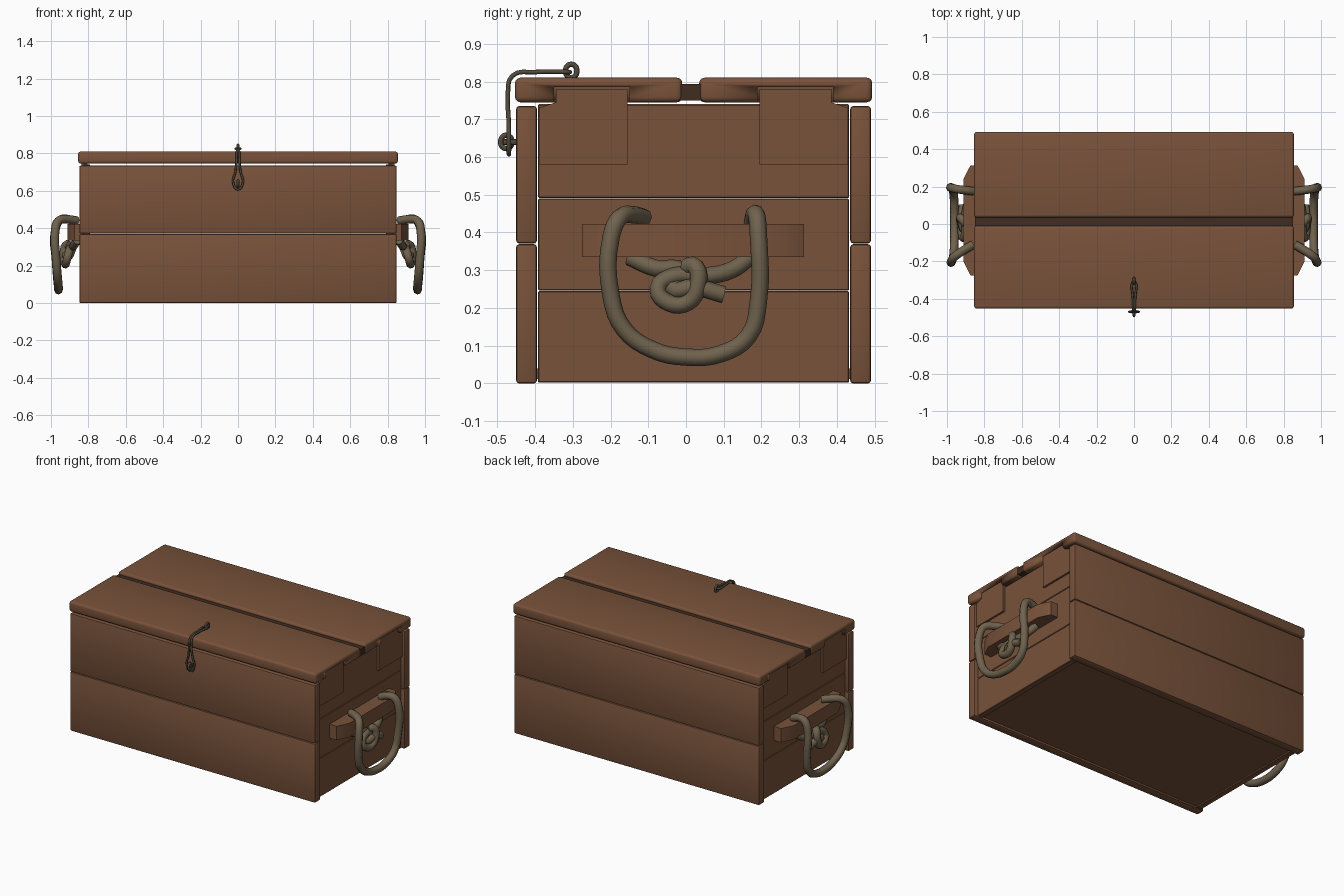
import bpy, bmesh, math
from mathutils import Vector

cube = bpy.data.objects.get("Cube")
if cube:
    bpy.data.objects.remove(cube, do_unlink=True)


def material(name, rgb):
    m = bpy.data.materials.new(name)
    m.use_nodes = True
    m.diffuse_color = (*rgb, 1)
    m.node_tree.nodes["Principled BSDF"].inputs["Base Color"].default_value = (*rgb, 1)
    return m


WOOD = material("brown wood", (0.19, 0.085, 0.043))
SHADE = material("dark groove wood", (0.05, 0.025, 0.014))
ROPE = material("rope", (0.16, 0.122, 0.075))
CORD = material("dark cord", (0.085, 0.068, 0.046))


def select(ob):
    bpy.ops.object.select_all(action='DESELECT')
    ob.select_set(True)
    bpy.context.view_layer.objects.active = ob


def finish(name, bm, mat):
    bmesh.ops.recalc_face_normals(bm, faces=bm.faces)
    me = bpy.data.meshes.new(name)
    bm.to_mesh(me)
    bm.free()
    me.materials.append(mat)
    ob = bpy.data.objects.new(name, me)
    bpy.context.collection.objects.link(ob)
    select(ob)
    bpy.ops.object.shade_smooth_by_angle(angle=math.radians(35))
    return ob


def board(name, x, y, z, bevel=0.005, segments=1, mat=WOOD):
    """Box given by its ranges, with softened edges."""
    bm = bmesh.new()
    bmesh.ops.create_cube(bm, size=1)
    for v in bm.verts:
        v.co = Vector([r[0] if c < 0 else r[1] for c, r in zip(v.co, (x, y, z))])
    if bevel:
        bmesh.ops.bevel(bm, geom=bm.edges[:], offset=bevel, segments=segments,
                        profile=0.5, affect='EDGES')
    return finish(name, bm, mat)


def prism(name, outline, direction, mat=WOOD):
    """Extrude a closed outline of 3D points along a direction."""
    bm = bmesh.new()
    face = bm.faces.new([bm.verts.new(p) for p in outline])
    new = bmesh.ops.extrude_face_region(bm, geom=[face])["geom"]
    bmesh.ops.translate(bm, vec=direction,
                        verts=[g for g in new if isinstance(g, bmesh.types.BMVert)])
    return finish(name, bm, mat)


def rope(name, points, radius, mat, closed=False):
    cu = bpy.data.curves.new(name, 'CURVE')
    cu.dimensions = '3D'
    cu.bevel_depth = radius
    cu.bevel_resolution = 2
    cu.resolution_u = 4
    cu.use_fill_caps = True
    sp = cu.splines.new('BEZIER')
    sp.bezier_points.add(len(points) - 1)
    for bp, p in zip(sp.bezier_points, points):
        bp.co = p
        bp.handle_left_type = bp.handle_right_type = 'AUTO'
    sp.use_cyclic_u = closed
    cu.materials.append(mat)
    ob = bpy.data.objects.new(name, cu)
    bpy.context.collection.objects.link(ob)
    select(ob)
    bpy.ops.object.convert(target='MESH')
    bpy.ops.object.shade_smooth_by_angle(angle=math.radians(50))


# Front and back walls, two planks each
for wall, y in (("front", (-0.45, -0.395)), ("back", (0.435, 0.49))):
    board(wall + "_lower_plank", (-0.848, 0.848), y, (0, 0.369), 0.008, 2)
    board(wall + "_upper_plank", (-0.848, 0.848), y, (0.371, 0.735), 0.008, 2)

# Recessed floor
board("floor", (-0.8, 0.8), (-0.41, 0.45), (0.012, 0.04), 0)

# Lid planks with a V groove between them
lid = [board("lid_front_plank", (-0.855, 0.855), (-0.453, -0.01), (0.745, 0.81), 0.014, 3),
       board("lid_back_plank", (-0.855, 0.855), (0.035, 0.493), (0.745, 0.81), 0.014, 3)]
board("lid_groove", (-0.85, 0.85), (-0.03, 0.055), (0.75, 0.793), 0, mat=SHADE)

# Notches in the lid ends where the side lugs fit
LUGS = ((-0.35, -0.15), (0.19, 0.39))
for plank, (y0, y1) in zip(lid, LUGS):
    for s in (-1, 1):
        cutter = board("notch_cutter", sorted((s * 0.8, s * 0.9)), (y0, y1), (0.7, 0.786), 0)
        cutter.hide_render = True
        select(plank)
        mod = plank.modifiers.new("notch", 'BOOLEAN')
        mod.operation = 'DIFFERENCE'
        mod.object = cutter
        bpy.ops.object.modifier_apply(modifier=mod.name)
        bpy.data.objects.remove(cutter, do_unlink=True)

# Rope paths for the right-hand end, as x, y, z
HANDLE = [(0.86, -0.11, 0.44), (0.91, -0.14, 0.447), (0.96, -0.175, 0.44),
          (0.977, -0.198, 0.39), (0.972, -0.198, 0.23), (0.965, -0.165, 0.145),
          (0.96, -0.09, 0.09), (0.96, 0, 0.07), (0.96, 0.09, 0.078),
          (0.965, 0.165, 0.125), (0.972, 0.192, 0.22), (0.977, 0.192, 0.39),
          (0.95, 0.187, 0.445), (0.9, 0.18, 0.447), (0.86, 0.175, 0.43)]
KNOT = [(0.86, 0.17, 0.335), (0.885, 0.12, 0.3), (0.9, 0.05, 0.285),
        (0.9, -0.03, 0.285), (0.91, -0.075, 0.25), (0.92, -0.045, 0.213),
        (0.925, 0.005, 0.215), (0.93, 0.03, 0.255), (0.92, 0.025, 0.31),
        (0.9, 0, 0.31)]
TAIL = [(0.86, -0.15, 0.335), (0.88, -0.08, 0.305), (0.885, -0.01, 0.295),
        (0.905, -0.035, 0.25), (0.92, 0.02, 0.255), (0.915, 0.1, 0.235)]

# Both ends: planks, lugs, cleat and rope handle
for s, side in ((-1, "right"), (1, "left")):
    x = sorted((s * 0.79, s * 0.826))
    for i, z in enumerate(((0.002, 0.245), (0.246, 0.49), (0.491, 0.74))):
        board(f"{side}_end_plank_{i + 1}", x, (-0.392, 0.432), z, 0.003)
    for c, label in ((-1, "front"), (1, "back")):
        # Lug outline mirrored about the middle of the end wall
        outline = [(0.409, 0.58), (0.409, 0.73), (0.365, 0.745), (0.365, 0.78),
                   (0.175, 0.78), (0.175, 0.58)]
        prism(f"{side}_{label}_lug",
              [(s * 0.805, 0.02 + c * y, z) for y, z in outline], (s * 0.033, 0, 0))
    prism(side + "_cleat",
          [(s * 0.82, -0.275, 0.335), (s * 0.875, -0.275, 0.335), (s * 0.912, -0.2, 0.335),
           (s * 0.912, 0.24, 0.335), (s * 0.875, 0.312, 0.335), (s * 0.82, 0.312, 0.335)],
          (0, 0, 0.087))
    for part, path in (("handle", HANDLE), ("knot", KNOT), ("knot_tail", TAIL)):
        rope(f"{side}_rope_{part}", [(s * a, b, c) for a, b, c in path], 0.023, ROPE)

# Cord latch looped from the lid over a peg on the front
half = [(0.006, -0.31, 0.825), (0.006, -0.4, 0.825), (0.006, -0.46, 0.815),
        (0.008, -0.472, 0.76), (0.014, -0.47, 0.7), (0.026, -0.469, 0.645)]
loop = half + [(0, -0.469, 0.607)] + [(-a, b, c) for a, b, c in reversed(half)]
rope("latch_cord", loop, 0.006, CORD, closed=True)
for name, y, z in (("lid_cord_ring", -0.304, 0.828), ("peg_cord_ring", -0.476, 0.64)):
    ring = [(0, y + 0.015 * math.cos(t * math.pi / 3), z + 0.018 * math.sin(t * math.pi / 3))
            for t in range(6)]
    rope(name, ring, 0.007, CORD, closed=True)
board("latch_peg", (-0.008, 0.008), (-0.485, -0.44), (0.632, 0.648), 0.002, mat=CORD)
